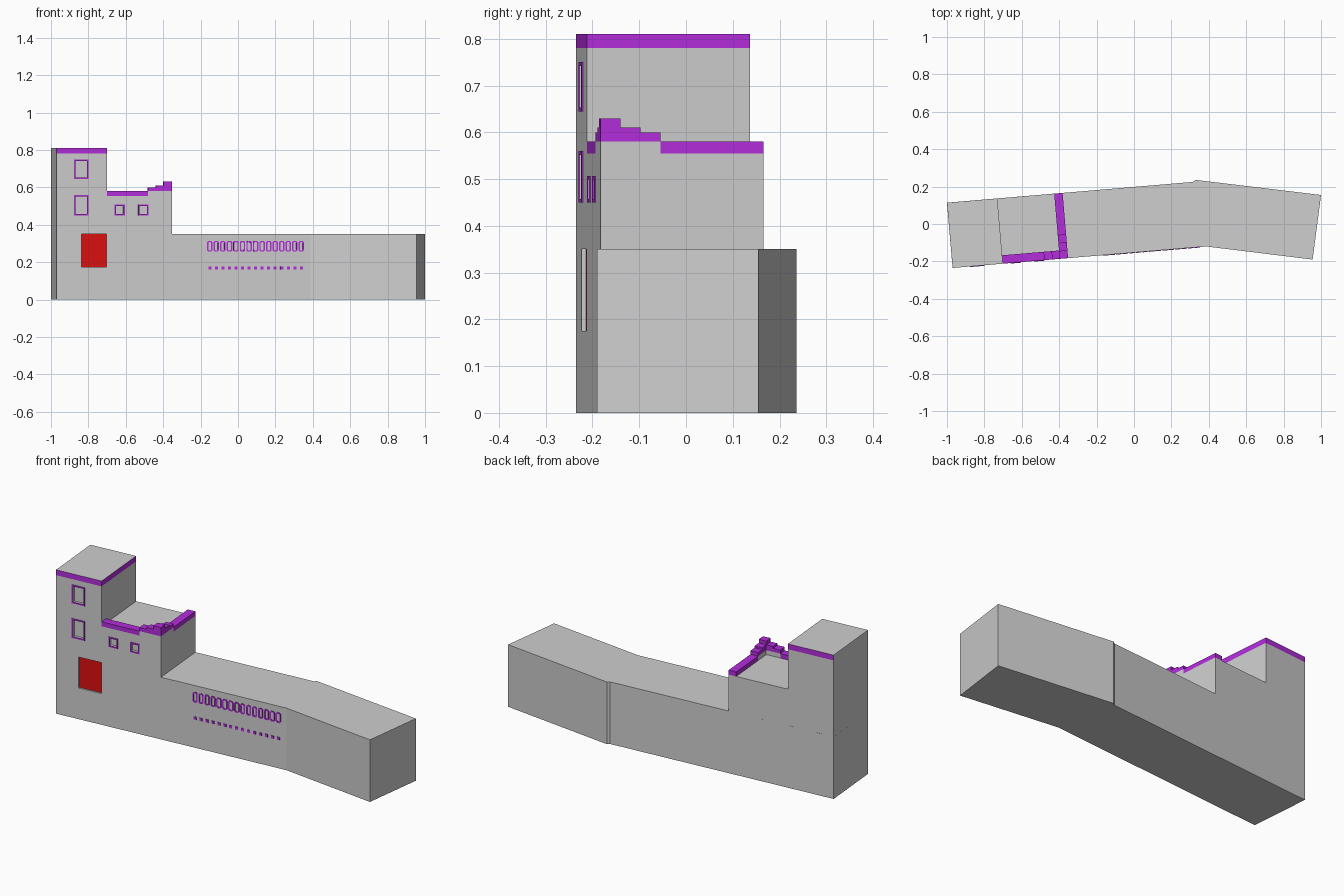
import bpy
import bmesh
from math import atan2
from mathutils import Matrix, Vector

if "Cube" in bpy.data.objects:
    bpy.data.objects.remove(bpy.data.objects["Cube"])


def material(name, colour):
    mat = bpy.data.materials.new(name)
    mat.use_nodes = True
    mat.diffuse_color = (*colour, 1)
    mat.node_tree.nodes["Principled BSDF"].inputs["Base Color"].default_value = (*colour, 1)
    return mat


GREY = material("wall grey", (0.62, 0.62, 0.62))
PURPLE = material("trim purple", (0.46, 0.026, 0.72))
RED = material("door red", (0.72, 0.005, 0.005))

# Wall frame: u runs along the front wall, v goes inward, z is up
CORNER = Vector((-0.97, -0.235, 0))
WALL = Matrix.Translation(CORNER) @ Matrix.Rotation(atan2(0.115, 1.355), 4, "Z")
DEPTH = 0.35
BASE_TOP = 0.35
ROOF = 0.555
PARAPET = 0.58
THICK = 0.045


def finish(name, bm, mats, matrix):
    bmesh.ops.recalc_face_normals(bm, faces=bm.faces)
    bm.transform(matrix)
    mesh = bpy.data.meshes.new(name)
    bm.to_mesh(mesh)
    bm.free()
    for mat in mats:
        mesh.materials.append(mat)
    obj = bpy.data.objects.new(name, mesh)
    bpy.context.collection.objects.link(obj)
    return obj


def prism(name, outline, z0, z1, mats, matrix=Matrix()):
    bm = bmesh.new()
    face = bm.faces.new([bm.verts.new((x, y, z0)) for x, y in outline])
    top = bmesh.ops.extrude_face_region(bm, geom=[face])["geom"]
    verts = [g for g in top if isinstance(g, bmesh.types.BMVert)]
    bmesh.ops.translate(bm, verts=verts, vec=(0, 0, z1 - z0))
    return finish(name, bm, mats, matrix)


def box(name, u, v, z, *mats):
    outline = [(u[0], v[0]), (u[1], v[0]), (u[1], v[1]), (u[0], v[1])]
    return prism(name, outline, z[0], z[1], mats, WALL)


def chamfered(u, z, c):
    (a, b), (d, e) = u, z
    if c == 0:
        return [(a, d), (b, d), (b, e), (a, e)]
    return [(a + c, d), (b - c, d), (b, d + c), (b, e - c),
            (b - c, e), (a + c, e), (a, e - c), (a, d + c)]


def frame(name, u, z, width, chamfer=0.0):
    """Flat ring standing slightly proud of the front wall."""
    inner_u = (u[0] + width, u[1] - width)
    inner_z = (z[0] + width, z[1] - width)
    rings = [(chamfered(u, z, chamfer), -0.003),
             (chamfered(inner_u, inner_z, chamfer * 0.6), -0.003),
             (chamfered(inner_u, inner_z, chamfer * 0.6), 0.001),
             (chamfered(u, z, chamfer), 0.001)]
    bm = bmesh.new()
    loops = [[bm.verts.new((p, v, q)) for p, q in pts] for pts, v in rings]
    n = len(loops[0])
    for k in range(4):
        a, b = loops[k], loops[(k + 1) % 4]
        for i in range(n):
            j = (i + 1) % n
            bm.faces.new((a[i], a[j], b[j], b[i]))
    return finish(name, bm, [PURPLE], WALL)


def recess(target, u, z, depth=0.012):
    cutter = box("recess_cutter", u, (-0.05, depth), z, GREY)
    cutter.hide_render = True
    mod = target.modifiers.new("recess", "BOOLEAN")
    mod.operation = "DIFFERENCE"
    mod.solver = "EXACT"
    mod.object = cutter
    bpy.context.view_layer.objects.active = target
    bpy.ops.object.modifier_apply(modifier=mod.name)
    bpy.data.objects.remove(cutter)


# Long bent base
base = prism("base_building",
             [(-0.97, -0.235), (0.385, -0.12), (0.955, -0.19), (1.0, 0.155),
              (0.328, 0.236), (0.315, 0.225), (-1.0, 0.114)],
             0, BASE_TOP, [GREY])

# Tower and its painted top band (no band on the outer left wall)
TOWER = (0, 0.27)
tower = box("tower", TOWER, (0, DEPTH), (BASE_TOP, 0.78), GREY)
cap = box("tower_cap", TOWER, (0, DEPTH), (0.78, 0.81), GREY, PURPLE)
for poly in cap.data.polygons:
    side = abs(poly.normal.z) < 0.5
    poly.material_index = int(side and poly.normal.x > -0.9)

# Middle block
END = 0.62
middle = box("middle_block", (TOWER[1], END), (0, DEPTH), (BASE_TOP, ROOF), GREY)

# Parapet: low runs, grey plinth and stepped corner
STEP = 0.0427
u_low, v_low = END - 3 * STEP, 3 * STEP
box("front_parapet", (TOWER[1], u_low), (0, THICK), (ROOF, PARAPET), PURPLE)
box("side_parapet", (END - THICK, END), (v_low, DEPTH), (ROOF, PARAPET), PURPLE)
box("front_plinth", (u_low, END), (0, THICK), (ROOF, PARAPET), GREY)
box("side_plinth", (END - THICK, END), (THICK, v_low), (ROOF, PARAPET), GREY)
box("corner_step", (END - THICK, END), (0, STEP), (PARAPET, 0.63), PURPLE)
for i, top in ((1, 0.61), (2, 0.60)):
    u1 = END - THICK if i == 1 else END - i * STEP
    box(f"front_step_{i}", (END - (i + 1) * STEP, u1), (0, THICK),
        (PARAPET, top), PURPLE)
    box(f"side_step_{i}", (END - THICK, END), (i * STEP, (i + 1) * STEP),
        (PARAPET, top), PURPLE)

# Framed, recessed windows
WINDOWS = [
    (tower, "upper_tower_window", (0.094, 0.171), (0.645, 0.75)),
    (tower, "lower_tower_window", (0.094, 0.171), (0.45, 0.56)),
    (middle, "left_small_window", (0.311, 0.366), (0.45, 0.507)),
    (middle, "right_small_window", (0.438, 0.494), (0.45, 0.507)),
]
RIM = 0.008
for wall, name, u, z in WINDOWS:
    recess(wall, (u[0] + RIM, u[1] - RIM), (z[0] + RIM, z[1] - RIM))
    frame(name + "_frame", u, z, RIM)

# Recessed red door
DOOR = (0.133, 0.268)
recess(base, DOOR, (0.175, BASE_TOP + 0.01))
box("door", DOOR, (0.01, 0.013), (0.175, BASE_TOP), RED)

# Row of small framed openings with square studs below
COUNT = 15
for i in range(COUNT):
    u = 0.822 + i * 0.0351
    frame(f"row_frame_{i + 1}", (u - 0.0145, u + 0.0145), (0.256, 0.314), 0.007, 0.007)
    box(f"row_stud_{i + 1}", (u - 0.008, u + 0.008), (-0.003, 0.001),
        (0.16, 0.176), PURPLE)
